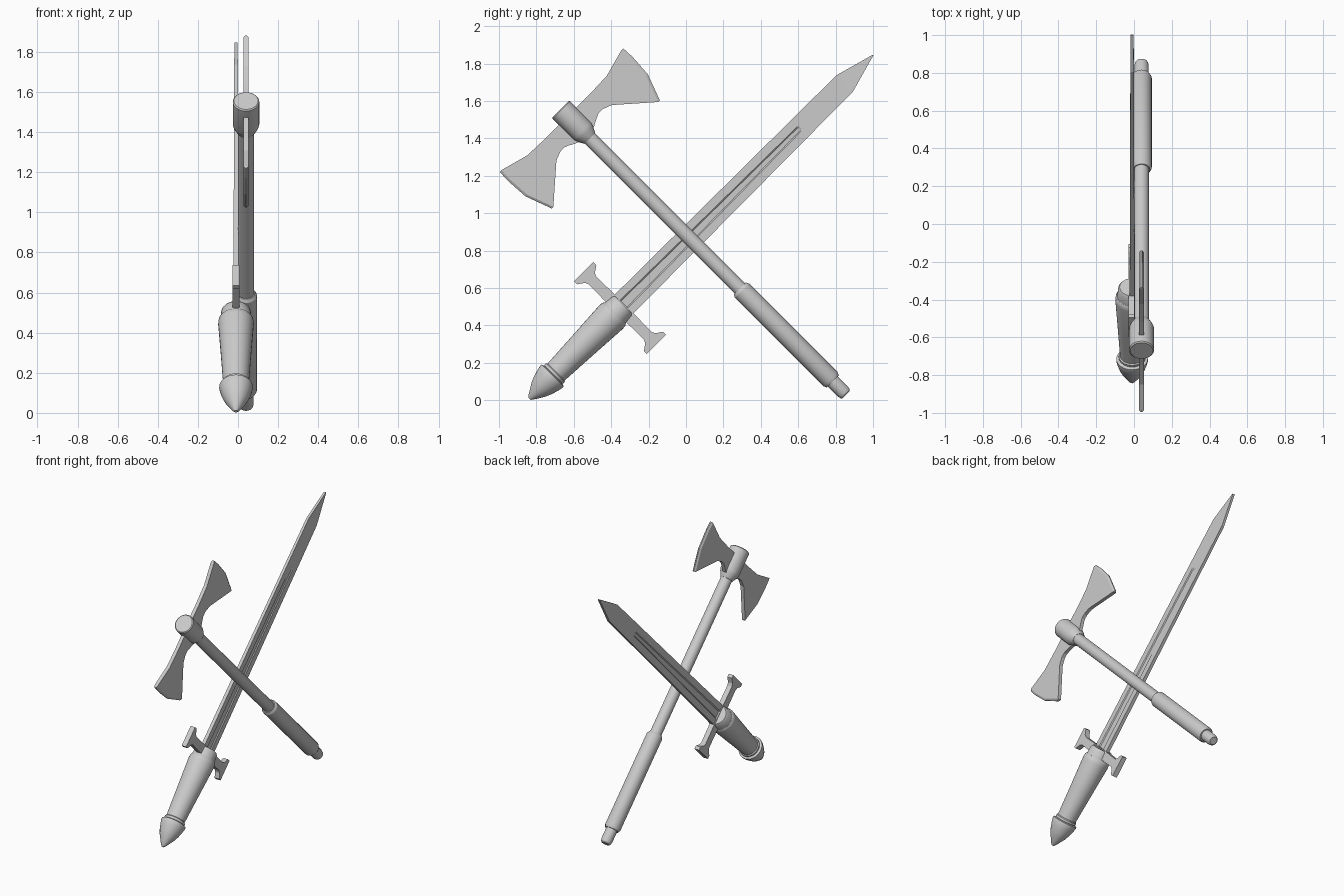
import bpy, bmesh, math
from mathutils import Vector

if "Cube" in bpy.data.objects:
    bpy.data.objects.remove(bpy.data.objects["Cube"])

R = math.sqrt(0.5)
# Frames: origin, across direction, along direction (both weapons lie in the YZ plane)
AXE = (Vector((0.04, -0.671, 1.556)), Vector((0, R, R)), Vector((0, R, -R)))
SWORD = (Vector((-0.01, -0.8375, 0.0075)), Vector((0, -R, R)), Vector((0, R, R)))


def place(frame, x, s, t):
    o, across, along = frame
    return o + Vector((x, 0, 0)) + across * s + along * t


def loft(name, frame, rings, smooth=False):
    """Skin closed rings of (x, across, along) points and cap both ends."""
    bm = bmesh.new()
    loops = [[bm.verts.new(place(frame, *p)) for p in ring] for ring in rings]
    n = len(loops[0])
    for a, b in zip(loops, loops[1:]):
        for i in range(n):
            j = (i + 1) % n
            bm.faces.new((a[i], a[j], b[j], b[i]))
    bm.faces.new(loops[0])
    bm.faces.new(loops[-1])
    bmesh.ops.recalc_face_normals(bm, faces=bm.faces)
    me = bpy.data.meshes.new(name)
    bm.to_mesh(me)
    bm.free()
    ob = bpy.data.objects.new(name, me)
    bpy.context.collection.objects.link(ob)
    if smooth:
        bpy.ops.object.select_all(action='DESELECT')
        ob.select_set(True)
        bpy.context.view_layer.objects.active = ob
        bpy.ops.object.shade_smooth_by_angle(angle=math.radians(30))
    return ob


def turned(name, frame, profile, sides=32):
    """Revolve (along, radius) pairs about the weapon's axis."""
    angles = [2 * math.pi * i / sides for i in range(sides)]
    return loft(name, frame, [[(r * math.cos(a), r * math.sin(a), t) for a in angles]
                              for t, r in profile], True)


def plate(name, frame, outline, half):
    """Flat plate from an (across, along, thickness factor) outline."""
    return loft(name, frame, [[(side * half * k, s, t) for s, t, k in outline]
                              for side in (-1, 1)])


# Axe: head socket, shaft, grip and butt
turned("axe_socket", AXE, [(0, 0.060), (0.006, 0.066), (0.165, 0.066), (0.185, 0.06), (0.222, 0.041)])
turned("axe_shaft", AXE, [(0.2, 0.039), (1.40, 0.039)])
turned("axe_grip", AXE, [(1.355, 0.044), (1.372, 0.054), (2.04, 0.054), (2.058, 0.046)])
turned("axe_butt", AXE, [(2.04, 0.038), (2.135, 0.038), (2.152, 0.034), (2.16, 0.026)])

# Two mirrored axe blades: body plate plus a thin cutting edge
back = [(0.03, 0.052), (0.16, 0.054), (0.30, 0.049)]
edge = [(0.467, 0.007), (0.470, 0.075), (0.462, 0.198), (0.409, 0.342)]
beard = [(0.21, 0.179), (0.161, 0.160), (0.13, 0.159), (0.108, 0.168), (0.06, 0.193), (0.03, 0.193)]
for label, m in (("upper", 1), ("lower", -1)):
    inner = [(s - 0.013, t) for s, t in edge]
    body = back + inner + beard
    plate(f"axe_blade_{label}", AXE, [(m * s, t, 1) for s, t in body], 0.0125)
    loft(f"axe_edge_{label}", AXE,
         [[(-0.0125, m * a[0], a[1]), (0.0125, m * a[0], a[1]),
           (0.004, m * b[0], b[1]), (-0.004, m * b[0], b[1])]
          for a, b in zip(inner, edge)])

# Sword: pommel, collar, grip and round guard centre
turned("sword_pommel", SWORD, [(0, 0.008), (0.012, 0.018), (0.038, 0.034), (0.07, 0.053),
                               (0.10, 0.066), (0.135, 0.077), (0.165, 0.084), (0.176, 0.083),
                               (0.182, 0.066)])
turned("sword_collar", SWORD, [(0.175, 0.064), (0.186, 0.071), (0.197, 0.071), (0.205, 0.062)])
turned("sword_grip", SWORD, [(0.195, 0.064), (0.42, 0.077), (0.615, 0.089), (0.638, 0.087), (0.648, 0.08)])
turned("sword_guard_centre", SWORD, [(0.64, 0.080), (0.70, 0.074), (0.712, 0.066)])

# Cross guard with flared ends
half_guard = [(0.06, 0.655), (0.21, 0.657), (0.228, 0.648), (0.252, 0.614), (0.275, 0.614)]
mid = 0.686
quarter = half_guard + [(s, 2 * mid - t) for s, t in reversed(half_guard)]
outline = quarter + [(-s, 2 * mid - t) for s, t in quarter]
plate("sword_cross_guard", SWORD, [(s, t, 1) for s, t in outline], 0.018)

# Blade with a tapering fuller on both faces: (along, half width, fuller half width, depth, half thickness)
stations = [(0.68, 0.071, 0.030, 0.006, 0.013), (2.04, 0.064, 0.016, 0.005, 0.010),
            (2.05, 0.064, 0.016, 0.0, 0.010), (2.385, 0.062, 0.012, 0.0, 0.009),
            (2.60, 0.002, 0.001, 0.0, 0.008)]
rings = []
for t, w, f, d, h in stations:
    g = min(0.007, f * 0.4)
    face = [(h, -w), (h, -f), (h - d, -f + g), (h - d, f - g), (h, f), (h, w)]
    rings.append([(x, s, t) for x, s in face] + [(-x, -s, t) for x, s in face])
loft("sword_blade", SWORD, rings)
